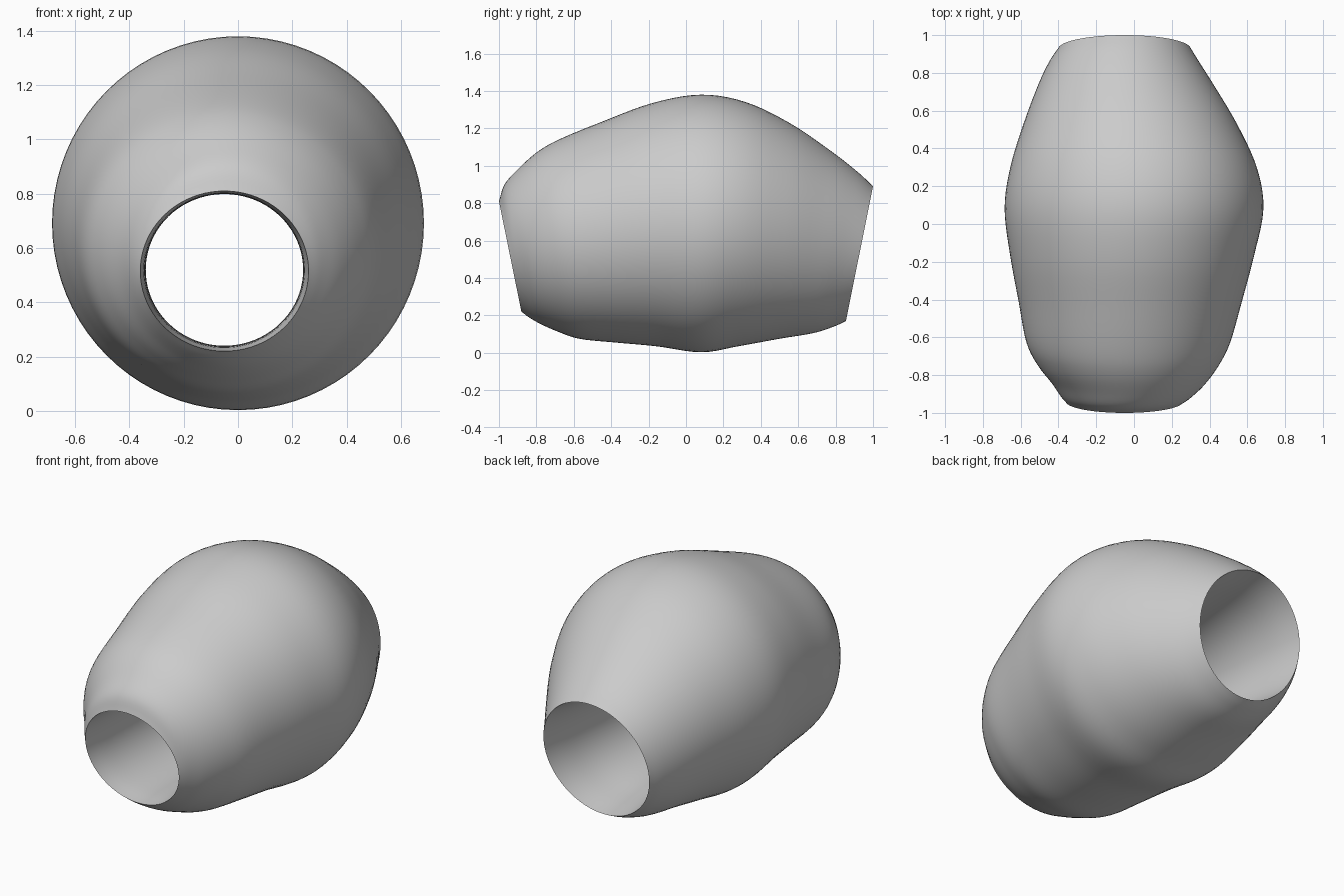
import bpy
import bmesh
import math
from mathutils import Vector

cube = bpy.data.objects.get("Cube")
if cube:
    bpy.data.objects.remove(cube, do_unlink=True)

SEGMENTS = 80
STEPS = 5

# Each ring: top y, top z, bottom y, bottom z, left x, right x
OUTER = [
    (-1.0, .81, -.88, .22, -.36, .26),
    (-.97, .90, -.84, .19, -.39, .31),
    (-.90, .98, -.78, .155, -.435, .38),
    (-.80, 1.07, -.69, .115, -.51, .45),
    (-.68, 1.14, -.57, .075, -.57, .51),
    (-.45, 1.235, -.38, .055, -.61, .57),
    (-.18, 1.335, -.16, .035, -.655, .635),
    (.08, 1.38, .08, .003, -.685, .685),
    (.32, 1.34, .28, .035, -.655, .65),
    (.56, 1.225, .50, .075, -.585, .545),
    (.78, 1.075, .68, .105, -.51, .425),
    (.92, .965, .79, .14, -.45, .345),
    (1.0, .89, .855, .17, -.40, .30),
]
BORE = [
    OUTER[-1],
    (.75, .85, .65, .20, -.375, .27),
    (.30, .81, .30, .235, -.35, .245),
    (-.40, .80, -.40, .24, -.34, .24),
    (-.80, .80, -.72, .235, -.345, .243),
    OUTER[0],
]


def smooth_rings(rings):
    """Catmull-Rom interpolation through the section list."""
    pts = [Vector(r) for r in rings]
    pts = [pts[0] * 2 - pts[1]] + pts + [pts[-1] * 2 - pts[-2]]
    result = []
    for a, b, c, d in zip(pts, pts[1:], pts[2:], pts[3:]):
        for i in range(STEPS):
            t = i / STEPS
            result.append((b * 2 + (c - a) * t + (a * 2 - b * 5 + c * 4 - d) * t ** 2
                           + (b * 3 - a - c * 3 + d) * t ** 3) / 2)
    return result


def add_ring(bm, ring):
    """Tilted oval through the four extremes of a section."""
    top_y, top_z, low_y, low_z, left, right = ring
    verts = []
    for k in range(SEGMENTS):
        angle = math.tau * k / SEGMENTS
        c, s = math.cos(angle), math.sin(angle)
        verts.append(bm.verts.new(((left + right + (right - left) * c) / 2,
                                   (top_y + low_y + (top_y - low_y) * s) / 2,
                                   (top_z + low_z + (top_z - low_z) * s) / 2)))
    return verts


# Outer skin runs front to back, the bore returns to the front rim
bm = bmesh.new()
loops = [add_ring(bm, r) for r in smooth_rings(OUTER) + smooth_rings(BORE)]
for a, b in zip(loops, loops[1:] + loops[:1]):
    for k in range(SEGMENTS):
        n = (k + 1) % SEGMENTS
        bm.faces.new((a[k], a[n], b[n], b[k]))
bmesh.ops.recalc_face_normals(bm, faces=bm.faces)
mesh = bpy.data.meshes.new("bored_bead")
bm.to_mesh(mesh)
bm.free()

bead = bpy.data.objects.new("bored_bead", mesh)
bpy.context.collection.objects.link(bead)

# Plain grey material
grey = bpy.data.materials.new("light_grey")
grey.use_nodes = True
grey.diffuse_color = (.6, .6, .6, 1)
grey.node_tree.nodes["Principled BSDF"].inputs["Base Color"].default_value = (.6, .6, .6, 1)
mesh.materials.append(grey)

# Smooth skin with crisp rims
bpy.ops.object.select_all(action='DESELECT')
bead.select_set(True)
bpy.context.view_layer.objects.active = bead
bpy.ops.object.shade_smooth_by_angle(angle=math.radians(40))
